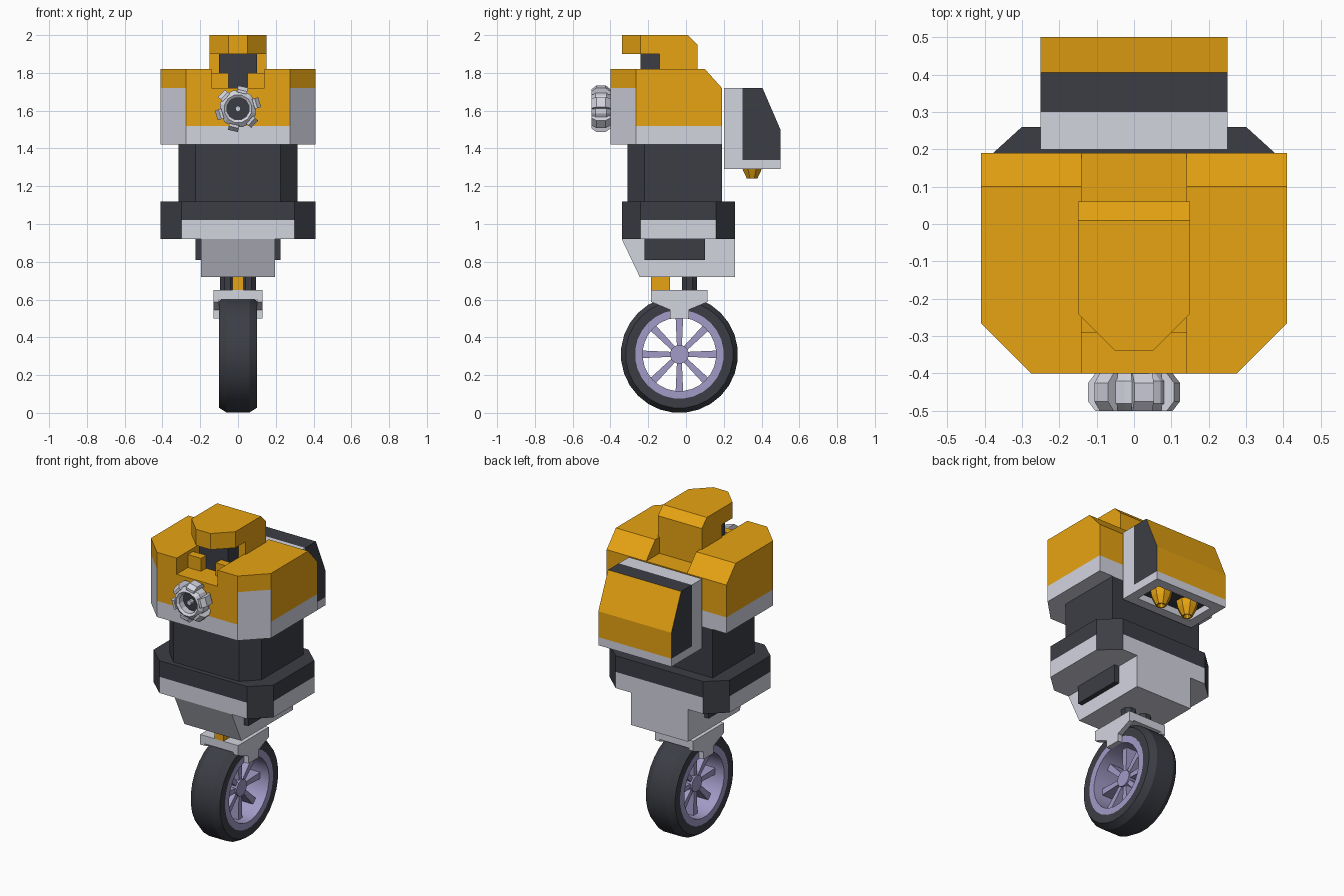
import bpy, bmesh, math
from mathutils import Vector

if "Cube" in bpy.data.objects:
    bpy.data.objects.remove(bpy.data.objects["Cube"])


def material(name, rgb):
    m = bpy.data.materials.new(name)
    m.diffuse_color = (*rgb, 1)
    m.use_nodes = True
    m.node_tree.nodes["Principled BSDF"].inputs["Base Color"].default_value = m.diffuse_color
    return m


YELLOW = material("yellow", (0.80, 0.37, 0.006))
DARK = material("charcoal", (0.045, 0.048, 0.06))
GREY = material("light_grey", (0.65, 0.66, 0.74))
LILAC = material("lilac", (0.36, 0.33, 0.57))


def finish(name, bm, mats, rule=None):
    """Turn a bmesh into an object; rule(centre, normal) picks the material slot."""
    bmesh.ops.recalc_face_normals(bm, faces=bm.faces[:])
    bm.normal_update()
    if rule:
        for f in bm.faces:
            f.material_index = rule(f.calc_center_median(), f.normal)
    me = bpy.data.meshes.new(name)
    bm.to_mesh(me)
    bm.free()
    ob = bpy.data.objects.new(name, me)
    for m in mats:
        me.materials.append(m)
    bpy.context.collection.objects.link(ob)
    return ob


def add_prism(bm, pts, axis, lo, hi):
    """Extrude a 2D outline along an axis: z takes (x, y), x takes (y, z)."""
    place = {"z": lambda a, b, t: (a, b, t), "x": lambda a, b, t: (t, a, b)}[axis]
    bot = [bm.verts.new(place(a, b, lo)) for a, b in pts]
    top = [bm.verts.new(place(a, b, hi)) for a, b in pts]
    bm.faces.new(bot)
    bm.faces.new(top)
    n = len(pts)
    for i in range(n):
        j = (i + 1) % n
        bm.faces.new((bot[i], bot[j], top[j], top[i]))


def cut(bm, co, no, clear=False):
    """Slice along a plane; with clear, remove the far side and cap it."""
    r = bmesh.ops.bisect_plane(bm, geom=bm.verts[:] + bm.edges[:] + bm.faces[:],
                               plane_co=co, plane_no=no, clear_outer=clear)
    if clear:
        edges = [e for e in r["geom_cut"] if isinstance(e, bmesh.types.BMEdge)]
        bmesh.ops.contextual_create(bm, geom=edges)


def prism(name, pts, axis, lo, hi, mat, mirror=False):
    bm = bmesh.new()
    add_prism(bm, pts, axis, lo, hi)
    ob = finish(name, bm, [mat])
    if mirror:
        ob.modifiers.new("mirror", "MIRROR")
    return ob


def rect(a0, a1, b0, b1):
    return [(a0, b0), (a1, b0), (a1, b1), (a0, b1)]


def box(name, x, y, z, mat, mirror=False):
    return prism(name, rect(*x, *y), "z", *z, mat, mirror)


def subtract(ob, x, y, z):
    c = box(ob.name + "_cutter", x, y, z, YELLOW)
    c.hide_render = True
    c.hide_set(True)
    m = ob.modifiers.new("cut", "BOOLEAN")
    m.operation, m.object, m.solver = "DIFFERENCE", c, "EXACT"


def lathe(name, profile, axis, centre, n, mat, closed=True, smooth=False):
    """Revolve (along, radius) points around an axis through centre."""
    place = {"x": lambda t, u, v: (t, u, v), "y": lambda t, u, v: (u, t, v),
             "z": lambda t, u, v: (u, v, t)}[axis]
    bm = bmesh.new()
    rings = []
    for i in range(n):
        a = 2 * math.pi * (i + 0.5) / n
        rings.append([bm.verts.new(Vector(centre) + Vector(place(t, r * math.cos(a), r * math.sin(a))))
                      for t, r in profile])
    k = len(profile)
    for i in range(n):
        p, q = rings[i], rings[(i + 1) % n]
        for j in range(k if closed else k - 1):
            m = (j + 1) % k
            bm.faces.new((p[j], p[m], q[m], q[j]))
    if not closed:
        for j in (0, k - 1):
            bm.faces.new([r[j] for r in rings])
    ob = finish(name, bm, [mat])
    if smooth:
        bpy.ops.object.select_all(action="DESELECT")
        ob.select_set(True)
        bpy.context.view_layer.objects.active = ob
        bpy.ops.object.shade_smooth_by_angle(angle=math.radians(24))
    return ob


def mirrored(half):
    return half + [(-x, y) for x, y in reversed(half)]


# Wheel: tire, rim, hub and eight tapered spokes
axle = (0, -0.035, 0.31)
lathe("tire", [(-.1, .235), (-.1, .285), (-.06, .31), (.06, .31), (.1, .285), (.1, .235)],
      "x", axle, 28, DARK, smooth=True)
lathe("rim", [(-.1, .236), (-.1, .195), (.1, .195), (.1, .236)], "x", axle, 28, LILAC, smooth=True)
lathe("wheel_hub", [(-.05, .05), (.05, .05)], "x", axle, 16, LILAC, closed=False)
bm = bmesh.new()
for i in range(8):
    a = i * math.pi / 4
    c, s = math.cos(a), math.sin(a)
    outline = [(.04, -.013), (.198, -.02), (.198, .02), (.04, .013)]
    add_prism(bm, [(axle[1] + r * c - w * s, axle[2] + r * s + w * c) for r, w in outline], "x", -.04, .04)
finish("spokes", bm, [LILAC])

# Fork over the wheel and the struts above it
box("fork_bridge", (-.1, .1), (-.185, .115), (.6, .65), GREY)
prism("fork_side", [(-.185, .65), (-.185, .588), (-.085, .546), (-.085, .5), (.015, .5),
                    (.015, .546), (.115, .588), (.115, .65)], "x", .1, .13, GREY, mirror=True)
box("front_strut", (-.03, .03), (-.185, -.085), (.65, .72), YELLOW)
for x in (-.055, .055):
    lathe("rear_strut", [(.65, .043), (.72, .043)], "z", (x, .018, 0), 8, DARK, closed=False)

# Hips with dark side panels
prism("hip", [(-.34, .92), (-.245, .72), (.26, .72), (.26, .92)], "x", -.195, .195, GREY)
box("hip_panel", (.195, .225), (-.22, .1), (.81, .92), DARK, mirror=True)

# Waist: dark octagon with light bands on the lower flat sides
bm = bmesh.new()
add_prism(bm, mirrored([(.3, -.34), (.41, -.24), (.41, .16), (.3, .26)]), "z", .92, 1.12)
cut(bm, (0, 0, 1.02), (0, 0, 1))
finish("waist", bm, [DARK, GREY],
       lambda c, n: int(c.z < 1.0 and max(abs(n.x), abs(n.y), abs(n.z)) > .95))

# Torso
prism("torso", mirrored([(.225, -.31), (.315, -.22), (.315, .19)]), "z", 1.12, 1.42, DARK)

# Chest: sloped at the back, light lower band and front corners, channel along the top
bm = bmesh.new()
add_prism(bm, mirrored([(.275, -.4), (.41, -.265), (.41, .19)]), "z", 1.42, 1.82)
cut(bm, (0, .1, 1.82), (0, .1, .09), clear=True)
for z in (1.52, 1.72):
    cut(bm, (0, 0, z), (0, 0, 1))
chest = finish("chest", bm, [YELLOW, GREY],
               lambda c, n: int(c.z < 1.52 or (c.z < 1.72 and n.y < -.3 and abs(n.x) > .3)))
subtract(chest, (-.14, .14), (-.6, .4), (1.72, 1.95))
box("collar_block", (.05, .14), (-.29, -.24), (1.72, 1.8), YELLOW, mirror=True)

# Head: helmet with brim, dark face below it
bm = bmesh.new()
add_prism(bm, mirrored([(.05, -.34), (.15, -.24), (.15, .06)]), "z", 1.72, 2.0)
cut(bm, (0, .01, 2.0), (0, 1, 1), clear=True)
helmet = finish("helmet", bm, [YELLOW])
subtract(helmet, (-.3, .3), (-.5, -.14), (1.6, 1.9))
box("face", (-.1, .1), (-.24, -.14), (1.72, 1.9), DARK)

# Chest dial: hollow ring with six raised tabs, dark recess and a small pin
dial = (0, 0, 1.61)
lathe("dial_ring", [(-.49, .06), (-.5, .075), (-.48, .1), (-.42, .1), (-.4, .08), (-.4, .06)],
      "y", dial, 12, GREY)
lathe("dial_recess", [(-.45, .061), (-.4, .061)], "y", dial, 12, DARK, closed=False)
lathe("dial_pin", [(-.48, .015), (-.44, .015)], "y", dial, 8, GREY, closed=False)
bm = bmesh.new()
for i in range(6):
    start = len(bm.verts)
    add_prism(bm, [(-.5, .085), (-.5, .1), (-.475, .12), (-.425, .12), (-.4, .1), (-.4, .085)],
              "x", -.027, .027)
    bm.verts.ensure_lookup_table()
    a = math.radians(17 + 60 * i)
    for v in bm.verts[start:]:
        t, y, r = v.co
        v.co = Vector(dial) + Vector((r * math.cos(a) - t * math.sin(a), y,
                                      r * math.sin(a) + t * math.cos(a)))
finish("dial_tabs", bm, [GREY])

# Backpack: light back plate, dark core with yellow rear, bottom frame
box("pack_plate", (-.25, .25), (.2, .3), (1.34, 1.72), GREY)
bm = bmesh.new()
add_prism(bm, [(.3, 1.72), (.3, 1.34), (.5, 1.34), (.5, 1.5), (.405, 1.72)], "x", -.25, .25)
finish("pack_core", bm, [DARK, YELLOW], lambda c, n: int(n.y > .5))
frame = box("pack_frame", (-.25, .25), (.2, .5), (1.29, 1.34), GREY)
subtract(frame, (-.19, .19), (.26, .44), (1.2, 1.338))
box("pack_recess", (-.19, .19), (.26, .44), (1.33, 1.34), DARK)

# Hollow thrusters under the backpack
for x in (-.095, .095):
    lathe("thruster", [(1.335, .065), (1.29, .055), (1.24, .03), (1.24, .022), (1.29, .012)],
          "z", (x, .35, 0), 8, YELLOW, closed=False)
